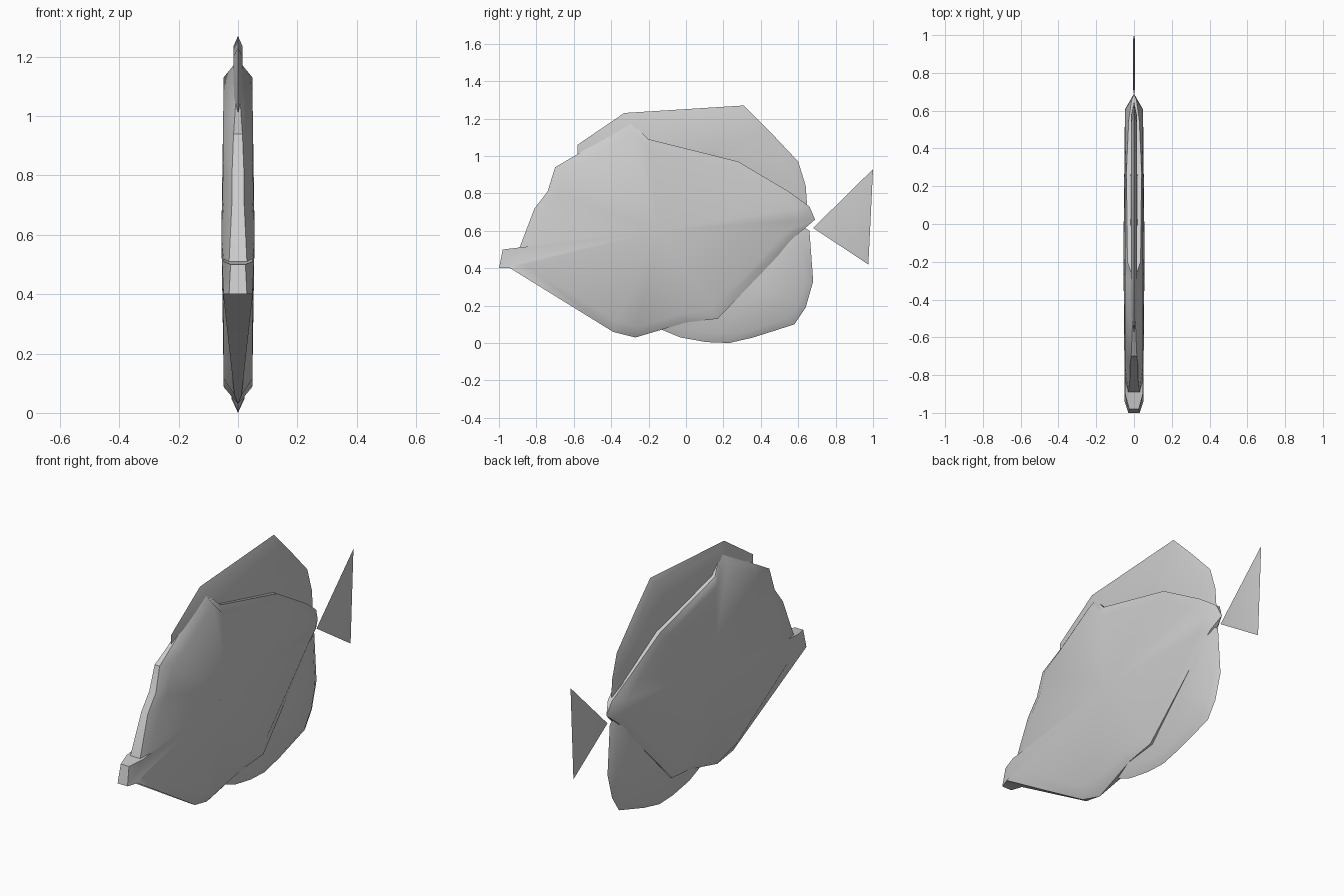
import bpy, bmesh, math

cube = bpy.data.objects.get("Cube")
if cube:
    bpy.data.objects.remove(cube, do_unlink=True)

grey = bpy.data.materials.new("plain grey")
grey.use_nodes = True
grey.diffuse_color = (0.6, 0.6, 0.6, 1)
grey.node_tree.nodes["Principled BSDF"].inputs["Base Color"].default_value = (0.6, 0.6, 0.6, 1)


def lens(name, outline, centre, inset, panel, middle, angle=40):
    """Slim mirrored shell: points are (y, z, rim half width); the panel bulges toward the centre."""
    bm = bmesh.new()
    cy, cz = centre
    rims = []
    for side in (1, -1):
        rim = [bm.verts.new((side * w, y, z)) for y, z, w in outline]
        ring = [bm.verts.new((side * max(panel, w), y + (cy - y) * inset, z + (cz - z) * inset))
                for y, z, w in outline]
        mid = bm.verts.new((side * middle, cy, cz))
        rims.append(rim)
        for i in range(len(rim)):
            j = (i + 1) % len(rim)
            bm.faces.new((rim[i], rim[j], ring[j], ring[i]))
            bm.faces.new((ring[i], ring[j], mid))
    # Edge strip joining the two sides; it closes up where the rim width is zero
    a, b = rims
    for i in range(len(a)):
        j = (i + 1) % len(a)
        bm.faces.new((a[i], a[j], b[j], b[i]))
    bmesh.ops.remove_doubles(bm, verts=bm.verts[:], dist=0.0005)
    bmesh.ops.recalc_face_normals(bm, faces=bm.faces[:])
    mesh = bpy.data.meshes.new(name)
    bm.to_mesh(mesh)
    bm.free()
    mesh.materials.append(grey)
    obj = bpy.data.objects.new(name, mesh)
    bpy.context.collection.objects.link(obj)
    bpy.ops.object.select_all(action='DESELECT')
    obj.select_set(True)
    bpy.context.view_layer.objects.active = obj
    bpy.ops.object.shade_smooth_by_angle(angle=math.radians(angle))
    return obj


# Body: snout, forehead, back edge, tail root, belly keel
lens("body", [
    (-1, .4, .03), (-.98, .5, .025), (-.89, .51, .03), (-.81, .72, .02),
    (-.74, .81, .02), (-.7, .94, .015), (-.58, 1.01, .01), (-.3, 1.19, 0),
    (-.2, 1.09, .035), (.28, .97, .04), (.55, .81, .028), (.66, .73, .012),
    (.69, .66, 0), (.62, .6, .018), (.17, .13, .035), (0, .11, .025),
    (-.27, .03, 0), (-.39, .06, .012), (-.94, .4, .05),
], (-.15, .6), .1, .048, .056)

# Fin along the back
lens("dorsal_fin", [
    (-.58, 1.06, 0), (-.33, 1.23, 0), (.31, 1.27, 0), (.44, 1.14, 0),
    (.6, .97, 0), (.64, .84, 0), (.65, .7, 0), (.25, .88, 0), (-.58, .95, 0),
], (.15, 1.03), .14, .015, .018)

# Fin under the belly
lens("anal_fin", [
    (-.15, .08, 0), (-.03, .03, 0), (.11, .005, 0), (.23, 0, 0), (.36, .03, 0),
    (.58, .1, 0), (.64, .19, 0), (.68, .33, 0), (.66, .6, 0), (.6, .64, 0),
    (.3, .4, 0), (.05, .2, 0),
], (.4, .3), .16, .022, .024)

# Thin triangular tail, slightly ridged
lens("tail_fin", [
    (.68, .615, 0), (1, .93, 0), (.975, .42, 0),
], (.88, .64), .15, .004, .006)
